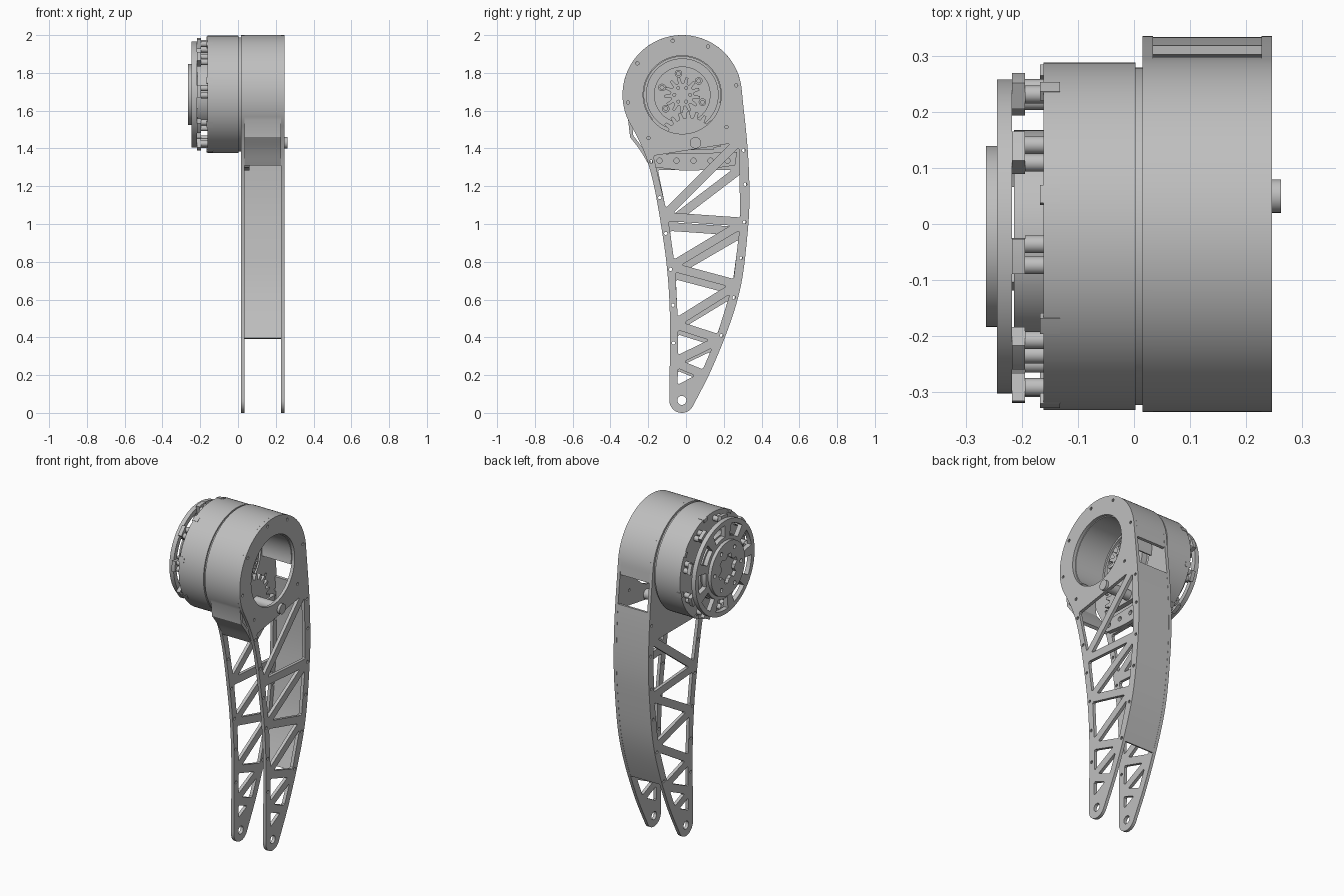
import bpy, bmesh, math
from mathutils import Matrix, Vector

old = bpy.data.objects.get("Cube")
if old:
    bpy.data.objects.remove(old, do_unlink=True)

grey = bpy.data.materials.new("machined_grey")
grey.use_nodes = True
colour = (0.52, 0.52, 0.52, 1)
grey.diffuse_color = colour
grey.node_tree.nodes["Principled BSDF"].inputs["Base Color"].default_value = colour

HUB = (-0.02, 1.684)      # motor axis in (y, z)
SHAFT = (0.05, 1.43)
R = 0.316                 # housing radius
parts = []


def polar(c, r, deg):
    a = math.radians(deg)
    return (c[0] + r * math.cos(a), c[1] + r * math.sin(a))


def arc(c, r, a0, a1, n=48):
    return [polar(c, r, a0 + (a1 - a0) * i / n) for i in range(n + 1)]


def circle(c, r, n=64):
    return arc(c, r, 0, 360, n)[:-1]


def gear(c, root, tip, teeth):
    step = 360 / teeth
    return [polar(c, r, step * (i + f)) for i in range(teeth)
            for r, f in ((root, 0), (root, 0.35), (tip, 0.52), (tip, 0.83))]


def smooth(pts, n=6):
    """Catmull-Rom curve through the points."""
    v = [Vector(p) for p in pts]
    v = [2 * v[0] - v[1]] + v + [2 * v[-1] - v[-2]]
    out = []
    for a, b, c, d in zip(v, v[1:], v[2:], v[3:]):
        for i in range(n):
            t = i / n
            out.append(tuple(0.5 * (2 * b + (c - a) * t + (2 * a - 5 * b + 4 * c - d) * t * t
                                    + (3 * b - a - 3 * c + d) * t ** 3)))
    return out + [tuple(v[-2])]


def band(path, t):
    """Closed strip of thickness t on the right-hand side of a path."""
    inner = []
    for i, p in enumerate(path):
        d = Vector(path[min(i + 1, len(path) - 1)]) - Vector(path[max(i - 1, 0)])
        d.normalize()
        inner.append((p[0] + d.y * t, p[1] - d.x * t))
    return list(path) + inner[::-1]


def prism(name, x0, x1, *loops):
    """Flat outline with holes in the y-z plane, extruded from x0 to x1."""
    cu = bpy.data.curves.new(name, "CURVE")
    cu.dimensions, cu.fill_mode, cu.extrude = "2D", "BOTH", (x1 - x0) / 2
    for loop in loops:
        s = cu.splines.new("POLY")
        s.points.add(len(loop) - 1)
        for p, q in zip(s.points, loop):
            p.co = (q[0], q[1], 0, 1)
        s.use_cyclic_u = True
    tmp = bpy.data.objects.new(name + "_outline", cu)
    bpy.context.collection.objects.link(tmp)
    me = bpy.data.meshes.new_from_object(tmp.evaluated_get(bpy.context.evaluated_depsgraph_get()))
    bpy.data.objects.remove(tmp, do_unlink=True)
    me.transform(Matrix(((0, 0, 1, (x0 + x1) / 2), (1, 0, 0, 0), (0, 1, 0, 0), (0, 0, 0, 1))))
    bm = bmesh.new()
    bm.from_mesh(me)
    bmesh.ops.remove_doubles(bm, verts=bm.verts, dist=1e-5)
    bmesh.ops.recalc_face_normals(bm, faces=bm.faces)
    bm.to_mesh(me)
    bm.free()
    me.materials.clear()
    me.materials.append(grey)
    me.name = name
    ob = bpy.data.objects.new(name, me)
    bpy.context.collection.objects.link(ob)
    parts.append(ob)


# Leg side outline: back edge downwards, front edge upwards
back = smooth([(0.298, 1.68), (0.327, 1.39), (0.336, 1.13), (0.323, 0.92),
               (0.292, 0.68), (0.232, 0.47), (0.135, 0.23), (0.04, 0.042)])
front = smooth([(-0.088, 0.08), (-0.085, 0.495), (-0.10, 0.76), (-0.13, 0.98),
                (-0.165, 1.18), (-0.20, 1.32), (-0.238, 1.42), (-0.285, 1.512)])
TOE = (-0.022, 0.066)
outline = back + arc(TOE, 0.066, -30, -175, 16) + front + arc(HUB, R, 211, 3)


def edge_y(edge, z):
    for (ya, za), (yb, zb) in zip(edge, edge[1:]):
        if min(za, zb) <= z <= max(za, zb):
            return ya + (yb - ya) * (z - za) / (zb - za)


def truss_hole(a, b, c, rib=0.023):
    """Triangle pulled in by the rib width, with clipped corners."""
    v = [Vector(p) for p in (a, b, c)]
    s = [(v[(i + 1) % 3] - v[(i + 2) % 3]).length for i in range(3)]
    mid = sum((p * w for p, w in zip(v, s)), Vector((0, 0))) / sum(s)
    area = abs((v[1] - v[0]).cross(v[2] - v[0])) / 2
    k = 1 - rib / (2 * area / sum(s))
    v = [mid + (p - mid) * k for p in v]
    return [tuple(p + (q - p).normalized() * 0.008)
            for i, p in enumerate(v) for q in (v[i - 1], v[(i + 1) % 3])]


def side_plate(name, x0, x1, bore, heights):
    # zigzag nodes alternate between front and back edges
    nodes = [(edge_y(front, z) + 0.02, z) if i % 2 == 0 else (edge_y(back, z) - 0.02, z)
             for i, z in enumerate(heights)]
    holes = [truss_hole(*t) for t in zip(nodes, nodes[1:], nodes[2:])]
    rivets = [polar(HUB, 0.29, a) for a in (100, 62, 145, 10, 188, -36, 232)]
    rivets += [(edge_y(front, z) + 0.018, z) for z in (1.33, 1.14, 0.95, 0.76, 0.57, 0.37)]
    rivets += [(edge_y(back, z) - 0.022, z) for z in (1.39, 1.21, 1.01, 0.82, 0.61, 0.41)]
    prism(name, x0, x1, outline, circle(HUB, bore), circle(TOE, 0.024, 20),
          *holes, *[circle(p, 0.009, 10) for p in rivets])


zigzag = [1.38, 1.46, 1.04, 1.01, 0.775, 0.68, 0.47, 0.39, 0.27, 0.20, 0.11]
side_plate("outer_side_plate", 0.228, 0.247, 0.207, zigzag)
side_plate("inner_side_plate", 0.015, 0.034, 0.19,
           [1.31, 1.31] + [z * 0.95 for z in zigzag[2:-1]] + [0.11])

# Housing shell with the flared front lip, and the rear shank cover
lip = smooth([(-0.195, 1.31), (-0.243, 1.39), (-0.296, 1.46)], 8)
shell = lip + arc(HUB, R, 205, 2, 64) + [(0.299, 1.64)]
prism("housing_shell", 0.034, 0.228, band(shell, 0.018))
heights = [1.47 - 1.08 * i / 28 for i in range(29)]
prism("rear_shank_cover", 0.034, 0.228, band([(edge_y(back, z) - 0.001, z) for z in heights], 0.016))
prism("bore_wall", 0.034, 0.228, band(arc(HUB, 0.212, 220, -12), 0.01))

# Cross brace below the motor
brace = [(-0.18, 1.37), (-0.18, 1.325)] + smooth([(-0.16, 1.30), (0.03, 1.282), (0.26, 1.31)])
prism("cross_brace", 0.034, 0.06, brace + [(0.27, 1.38)],
      *[circle((-0.14 + 0.09 * i, 1.335), 0.014, 14) for i in range(5)])

# Gear drive inside the bore
prism("output_disc", 0.008, 0.05, circle(HUB, 0.15))
prism("sun_gear", 0.05, 0.085, gear(HUB, 0.062, 0.095, 13),
      *[circle(polar(HUB, 0.042, 60 * i), 0.008, 10) for i in range(6)])
sector = gear((0.02, 1.43), 0.132, 0.165, 22)
prism("driven_gear_sector", 0.055, 0.085, [p for p in sector if p[1] > 1.39])
prism("gear_shaft", 0.02, 0.263, circle(SHAFT, 0.03, 32))
for i in range(5):
    spot = polar(HUB, 0.114, -20 + 60 * i)
    prism("disc_bolt", 0.05, 0.062, circle(spot, 0.02, 20), circle(spot, 0.01, 12))

# Motor body
MOT = (-0.022, 1.686)
prism("motor_body", -0.162, 0.003, circle(MOT, 0.311, 96))
prism("motor_mount_ring", 0.003, 0.015, circle(MOT, 0.302, 96))
prism("motor_core", -0.215, -0.162, circle(MOT, 0.19))

# Ventilated end ring and hub cap
PADS = 9
STEP = 360 / PADS
pad_angles = [17 + STEP * i for i in range(PADS)]
windows = [band(arc(MOT, 0.253, a + STEP - 7, a + 7, 10), 0.07) for a in pad_angles]
prism("end_ring", -0.245, -0.218, circle(MOT, 0.281, 96), *windows)
prism("hub_cap", -0.265, -0.245, circle(MOT, 0.162), gear(MOT, 0.065, 0.088, 6),
      *[circle(polar(MOT, 0.125, 60 * i), 0.012, 12) for i in range(6)])

# Pads with posts carry the end ring
for a in pad_angles:
    prism("ring_pad", -0.218, -0.195, band(arc(MOT, 0.298, a + 6, a - 6, 6), 0.05))
    for side in (-4, 4):
        prism("ring_post", -0.195, -0.162, circle(polar(MOT, 0.272, a + side), 0.016, 16))

# Cable clips let into the motor rim
for i in range(8):
    a = 31 + 45 * i
    prism("cable_clip", -0.168, -0.132, band(arc(MOT, 0.313, a + 3, a - 3, 3), 0.02))

# Smooth round surfaces, keep machined edges sharp
bpy.ops.object.select_all(action="DESELECT")
for ob in parts:
    ob.select_set(True)
bpy.context.view_layer.objects.active = parts[0]
bpy.ops.object.shade_smooth_by_angle(angle=math.radians(30))
